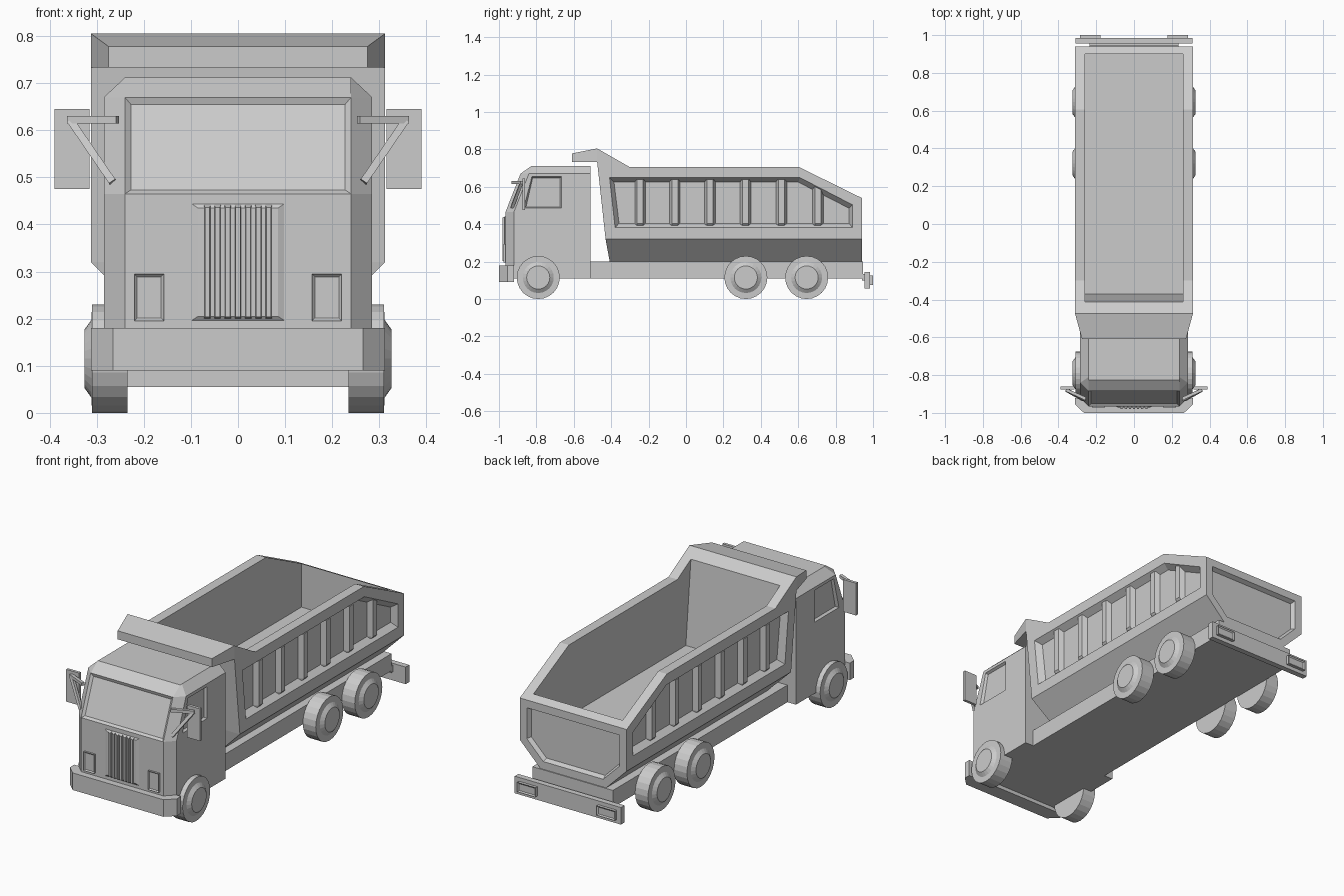
import bpy, bmesh, math
from mathutils import Vector

if "Cube" in bpy.data.objects:
    bpy.data.objects.remove(bpy.data.objects["Cube"], do_unlink=True)

GREY = (0.6, 0.6, 0.6, 1)
mat = bpy.data.materials.new("plain_grey")
mat.use_nodes = True
mat.diffuse_color = GREY
mat.node_tree.nodes["Principled BSDF"].inputs["Base Color"].default_value = GREY


def finish(name, bm):
    bmesh.ops.recalc_face_normals(bm, faces=bm.faces)
    me = bpy.data.meshes.new(name)
    bm.to_mesh(me)
    bm.free()
    me.materials.append(mat)
    ob = bpy.data.objects.new(name, me)
    bpy.context.collection.objects.link(ob)
    return ob


def loft(name, rings, inset=None):
    """Skin closed rings of points; inset = (direction, thickness, depth) sinks one face."""
    bm = bmesh.new()
    rows = [[bm.verts.new(p) for p in r] for r in rings]
    n = len(rows[0])
    for a, b in zip(rows, rows[1:]):
        for i in range(n):
            j = (i + 1) % n
            bm.faces.new((a[i], a[j], b[j], b[i]))
    bm.faces.new(rows[0])
    bm.faces.new(rows[-1])
    bmesh.ops.recalc_face_normals(bm, faces=bm.faces)
    if inset:
        d = Vector(inset[0]).normalized()
        face = max(bm.faces, key=lambda f: f.normal.dot(d))
        bmesh.ops.inset_region(bm, faces=[face], thickness=inset[1],
                               depth=inset[2], use_even_offset=True)
    return finish(name, bm)


def box(name, x0, x1, y0, y1, z0, z1, inset=None):
    return loft(name, [[(x0, y0, z), (x1, y0, z), (x1, y1, z), (x0, y1, z)]
                       for z in (z0, z1)], inset)


def slab(name, sections):
    """Skin between (x, [(y, z), ...]) sections along x."""
    return loft(name, [[(x, y, z) for y, z in pts] for x, pts in sections])


def cut(target, cutter):
    m = target.modifiers.new("cut", 'BOOLEAN')
    m.operation, m.solver, m.object = 'DIFFERENCE', 'EXACT', cutter
    bpy.context.view_layer.objects.active = target
    bpy.ops.object.modifier_apply(modifier=m.name)
    bpy.data.objects.remove(cutter, do_unlink=True)


def bar(name, a, b, w):
    """Square bar between two points."""
    a, b = Vector(a), Vector(b)
    d = (b - a).normalized()
    u = d.cross(Vector((0, 1, 0))).normalized() * w / 2
    v = d.cross(u).normalized() * w / 2
    return loft(name, [[p + u + v, p - u + v, p - u - v, p + u - v] for p in (a, b)])


SIDES = ((1, "left"), (-1, "right"))

# Cab: horizontal outlines with chamfered front corners
def outline(z, xf, xs, yf, yc):
    half = [(xf, yf, z), (xs, yc, z), (xs, -.51, z)]
    return half + [(-x, y, z) for x, y, z in reversed(half)]

cab = loft("cab", [outline(.11, .24, .285, -.965, -.92),
                   outline(.465, .24, .285, -.965, -.92),
                   outline(.67, .24, .285, -.885, -.84),
                   outline(.712, .24, .24, -.825, -.81)],
           inset=((0, -.93, .37), .013, -.01))
window = [(-.87, .485), (-.665, .485), (-.665, .655), (-.825, .655)]
window_in = [(-.855, .493), (-.673, .493), (-.673, .647), (-.82, .647)]
for s, side in SIDES:
    cut(cab, slab("window_cutter", [(s * .287, window), (s * .272, window_in)]))

# Front bumper with angled ends
loft("front_bumper", [[(-.265, -1, z), (.265, -1, z), (.312, -.955, z), (.312, -.92, z),
                       (-.312, -.92, z), (-.312, -.955, z)] for z in (.09, .18)])

# Grille: bevelled plate and upright bars
def rect(x0, x1, z0, z1, y):
    return [(x0, y, z0), (x1, y, z0), (x1, y, z1), (x0, y, z1)]

loft("grille_plate", [rect(-.1, .1, .195, .445, -.964), rect(-.085, .085, .205, .435, -.971)])
for i in range(7):
    x = (i - 3) * .0217
    loft(f"grille_bar_{i + 1}", [rect(x - .007, x + .007, .2, .442, -.966),
                                 rect(x - .005, x + .005, .204, .436, -.98)])

for s, side in SIDES:
    # Headlights
    x0, x1 = sorted((s * .157, s * .22))
    box(f"headlight_{side}", x0, x1, -.975, -.96, .195, .295, ((0, -1, 0), .006, -.006))
    # Mirrors on triangular brackets
    x0, x1 = sorted((s * .315, s * .39))
    box(f"mirror_{side}", x0, x1, -.875, -.86, .475, .645)
    bar(f"mirror_arm_{side}", (s * .256, -.925, .622), (s * .36, -.878, .622), .016)
    bar(f"mirror_strut_{side}", (s * .266, -.93, .49), (s * .355, -.88, .62), .016)

# Chassis
box("chassis", -.235, .235, -.52, .945, .11, .2)

# Dump bed: half outline mirrored across x
P = [(.275, -.61, .733), (.275, -.61, .778), (.312, -.475, .805), (.312, -.30, .705),
     (.312, .605, .705), (.312, .94, .54), (.312, .94, .32), (.192, .94, .2),
     (.192, -.408, .2), (.312, -.43, .32), (.312, -.475, .733)]
bm = bmesh.new()
L = [bm.verts.new(p) for p in P]
R = [bm.verts.new((-x, y, z)) for x, y, z in P]
for i in range(len(P)):
    j = (i + 1) % len(P)
    bm.faces.new((L[i], L[j], R[j], R[i]))
for cap in ((0, 1, 2, 10), (2, 3, 4, 5, 6, 9, 10), (6, 7, 8, 9)):
    for V in (L, R):
        bm.faces.new([V[k] for k in cap])
bed = finish("dump_bed", bm)

# Load space
hold = [(-.425, .9), (.9, .9), (.9, .33), (-.37, .33)]
cut(bed, slab("hold_cutter", [(-.26, hold), (.26, hold)]))

# Recessed side panels
outer = [(-.41, .65), (.61, .65), (.89, .505), (.89, .38), (-.38, .38)]
inner = [(-.385, .625), (.60, .625), (.872, .485), (.872, .405), (-.358, .405)]
for s, side in SIDES:
    cut(bed, slab("panel_cutter", [(s * .3135, outer), (s * .28, inner)]))

# Recessed tailgate panel
def gate(y, k):
    half = [(.312 - k, y, .54 - k), (.312 - k, y, .32 + k * .4), (.192 - k * .4, y, .2 + k)]
    return half + [(-x, yy, z) for x, yy, z in reversed(half)]

cut(bed, loft("tailgate_cutter", [gate(.942, .04), gate(.918, .052)]))

# Upright ribs across the side panels
for s, side in SIDES:
    for i, y in enumerate((-.245, -.06, .128, .318, .51, .705)):
        def rib(z, x, dz=0):
            pts = []
            for dy, xx in ((-.031, .276), (-.016, x), (.016, x), (.031, .276)):
                top = z - max(0, y + dy - .61) * .5 if dz else z
                pts.append((s * xx, y + dy, top))
            return pts
        loft(f"rib_{side}_{i + 1}", [rib(.385, .29), rib(.405, .306),
                                     rib(.64, .306, 1)])

# Rear bumper with tail lights
box("rear_bumper_mount", -.235, .235, .94, .96, .1, .135)
box("rear_bumper", -.31, .31, .955, .985, .055, .145)
for s, side in SIDES:
    x0, x1 = sorted((s * .178, s * .285))
    box(f"tail_light_{side}", x0, x1, .98, 1.0, .075, .125, ((0, 1, 0), .007, -.005))

# Wheels: tyre with a bulging hub
PROFILE = [(.235, .115), (.31, .115), (.311, .083), (.326, .062)]
SEG = 24
for s, side in SIDES:
    for name, y in (("front", -.79), ("middle", .32), ("rear", .645)):
        loft(f"{name}_wheel_{side}",
             [[(s * x, y + r * math.cos(a), .115 + r * math.sin(a))
               for a in (2 * math.pi * k / SEG for k in range(SEG))] for x, r in PROFILE])
